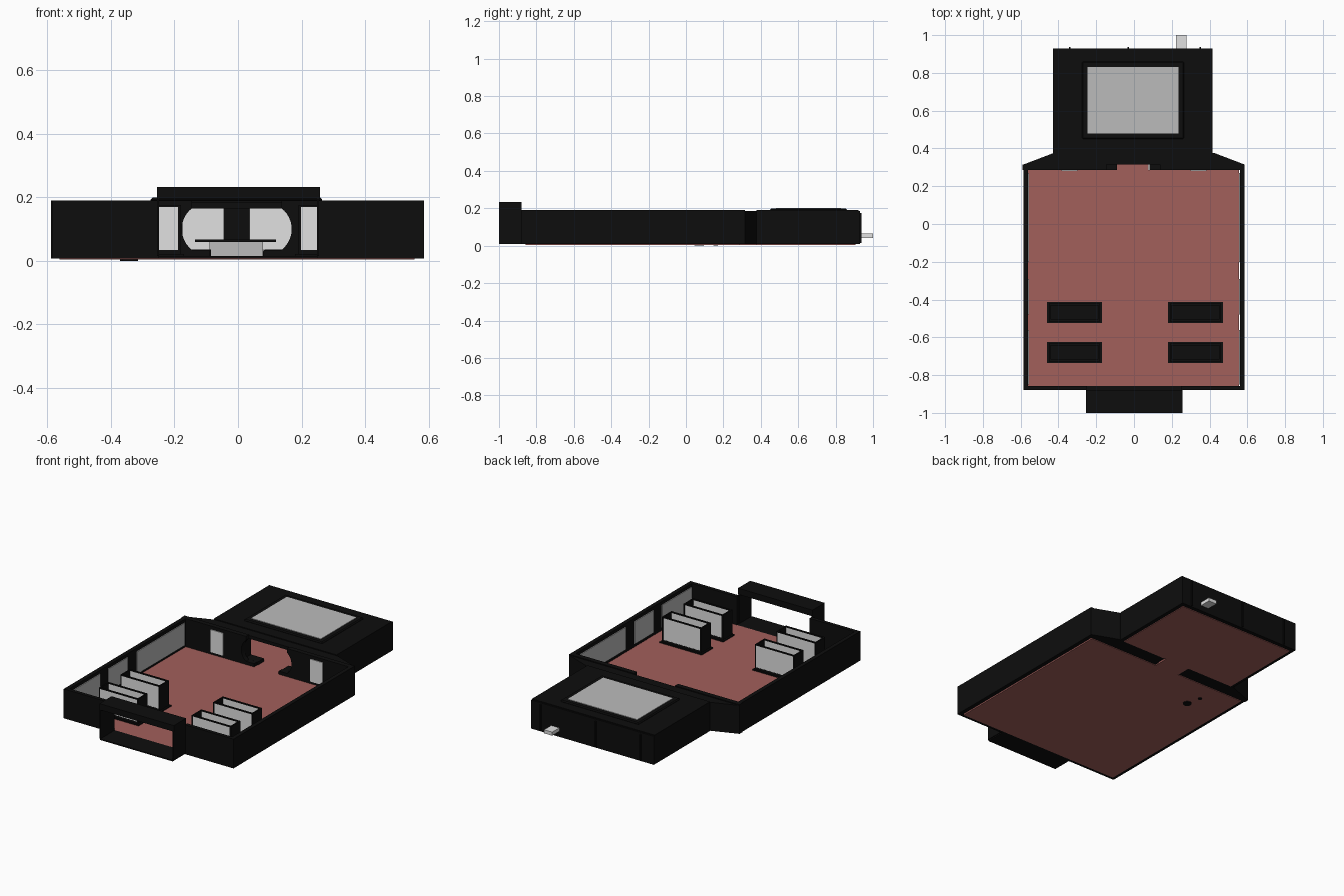
import bpy, bmesh, math
from mathutils import Vector

if "Cube" in bpy.data.objects:
    bpy.data.objects.remove(bpy.data.objects["Cube"])


def material(name, r, g, b):
    m = bpy.data.materials.new(name)
    m.diffuse_color = (r, g, b, 1)
    m.use_nodes = True
    m.node_tree.nodes["Principled BSDF"].inputs["Base Color"].default_value = m.diffuse_color
    return m


BLACK = material("black", 0.004, 0.004, 0.004)
RED = material("brick_red", 0.36, 0.115, 0.105)
WHITE = material("white", 0.75, 0.75, 0.75)
GREY = material("light_grey", 0.5, 0.5, 0.5)


def prism(name, pts, lo, hi, mat, axis="z"):
    """Extrude an outline: (x, y) along z, or (x, z) along y."""
    place = (lambda a, b, h: (a, b, h)) if axis == "z" else (lambda a, b, h: (a, h, b))
    bm = bmesh.new()
    face = bm.faces.new([bm.verts.new(place(a, b, lo)) for a, b in pts])
    ext = bmesh.ops.extrude_face_region(bm, geom=[face])
    verts = [v for v in ext["geom"] if isinstance(v, bmesh.types.BMVert)]
    bmesh.ops.translate(bm, verts=verts, vec=Vector(place(0, 0, hi - lo)))
    bmesh.ops.recalc_face_normals(bm, faces=bm.faces)
    mesh = bpy.data.meshes.new(name)
    bm.to_mesh(mesh)
    bm.free()
    mesh.materials.append(mat)
    ob = bpy.data.objects.new(name, mesh)
    bpy.context.collection.objects.link(ob)
    return ob


def box(name, x0, x1, y0, y1, z0, z1, mat):
    x0, x1 = sorted((x0, x1))
    return prism(name, [(x0, y0), (x1, y0), (x1, y1), (x0, y1)], z0, z1, mat)


# Floors
box("hall_floor", -0.562, 0.555, -0.858, 0.287, 0.004, 0.015, RED)
box("passage_floor", -0.09, 0.078, 0.287, 0.378, 0.004, 0.015, RED)
box("back_room_floor", -0.407, 0.392, 0.378, 0.905, 0.004, 0.015, RED)
for x, y, r in ((-0.34, 0.07, 0.025), (-0.36, 0.16, 0.012)):
    ring = [(x + r * math.cos(i * math.pi / 8), y + r * math.sin(i * math.pi / 8)) for i in range(16)]
    prism("floor_socket", ring, 0.0, 0.006, BLACK)

for s, side in ((-1, "left"), (1, "right")):
    # Hall side walls with three inner panels each
    box(side + "_hall_wall", s * 0.585, s * 0.56, -0.88, 0.315, 0.008, 0.19, BLACK)
    for y0, y1 in ((-0.85, -0.56), (-0.48, -0.29), (-0.2, 0.27)):
        box(side + "_wall_panel", s * 0.561, s * 0.555, y0, y1, 0.03, 0.17, GREY)

    # Front wall either side of the portal
    box(side + "_front_wall", s * 0.585, s * 0.25, -0.88, -0.857, 0.008, 0.19, BLACK)

    # Back wall with a rounded opening above a stepped sill
    curve = [(0.09 + 0.083 * math.cos(a), 0.1 + 0.083 * math.sin(a))
             for a in (math.radians(-52 + 104 * i / 12) for i in range(13))]
    outline = [(0.585, 0.008), (0.085, 0.008), (0.085, 0.035)] + curve + [(curve[-1][0], 0.19), (0.585, 0.19)]
    prism(side + "_back_wall", [(s * x - 0.004, z) for x, z in outline], 0.285, 0.315, BLACK, "y")
    for x0, x1 in ((0.3, 0.385),):
        box(side + "_back_panel", s * x0, s * x1, 0.28, 0.286, 0.03, 0.17, WHITE)

    # Angled shoulder between hall and back room
    wedge = [(0.175, 0.315), (0.585, 0.315), (0.425, 0.376), (0.175, 0.376)]
    prism(side + "_shoulder", [(s * x, y) for x, y in wedge], 0.008, 0.185, BLACK)
    box(side + "_sill", s * 0.085, s * 0.176, 0.315, 0.376, 0.008, 0.035, BLACK)

    # Portal sides
    box(side + "_portal_side", s * 0.255, s * 0.248, -1.0, -0.88, 0.015, 0.2, BLACK)

    # Back room walls and panels
    xo = 0.416 if s > 0 else 0.43
    box(side + "_back_room_wall", s * xo, s * (xo - 0.024), 0.376, 0.93, 0.008, 0.185, BLACK)
    box(side + "_room_panel", s * (xo - 0.03), s * (xo - 0.023), 0.42, 0.88, 0.03, 0.165, GREY)
    box(side + "_end_panel", s * 0.04 - 0.004, s * 0.36, 0.898, 0.904, 0.03, 0.165, WHITE)

    # Display cases: black plinth and ends, pale long walls, open top
    xc = s * 0.3175 + 0.0025 + (0.005 if s > 0 else 0)
    for yc in (-0.468, -0.68):
        box(side + "_case_plinth", xc - 0.145, xc + 0.145, yc - 0.056, yc + 0.056, 0.014, 0.022, BLACK)
        box(side + "_case_core", xc - 0.13, xc + 0.13, yc - 0.04, yc + 0.04, 0.02, 0.1, BLACK)
        for t in (-1, 1):
            box(side + "_case_end", xc + t * 0.135, xc + t * 0.127, yc - 0.047, yc + 0.047, 0.02, 0.176, BLACK)
            ya, yb = sorted((yc + t * 0.046, yc + t * 0.037))
            box(side + "_case_wall", xc - 0.127, xc + 0.127, ya, yb, 0.034, 0.17, WHITE)
            box(side + "_case_rim", xc - 0.127, xc + 0.127, ya - 0.001, yb + 0.001, 0.17, 0.176, BLACK)
            box(side + "_case_foot", xc - 0.127, xc + 0.127, ya - 0.001, yb + 0.001, 0.02, 0.034, BLACK)

# Entrance portal roof and threshold
box("portal_roof", -0.255, 0.258, -1.0, -0.88, 0.195, 0.233, BLACK)
box("portal_step", -0.25, 0.25, -1.0, -0.857, 0.008, 0.015, BLACK)

# Back room end wall, lintel and roof with raised skylight slab
box("back_room_end_wall", -0.43, 0.416, 0.904, 0.93, 0.008, 0.185, BLACK)
box("opening_lintel", -0.176, 0.176, 0.315, 0.376, 0.165, 0.185, BLACK)
box("back_room_roof", -0.43, 0.416, 0.376, 0.922, 0.168, 0.19, BLACK)
slab = box("skylight_slab", -0.275, 0.265, 0.45, 0.86, 0.185, 0.199, BLACK)
bevel = slab.modifiers.new("bevel", "BEVEL")
bevel.width = 0.006
bevel.segments = 1
box("skylight", -0.245, 0.235, 0.48, 0.83, 0.198, 0.202, GREY)

# Reception counter in the back room
box("counter_body", -0.09, 0.078, 0.72, 0.78, 0.015, 0.06, GREY)
box("counter_top", -0.135, 0.12, 0.7, 0.8, 0.06, 0.068, BLACK)

# Duct on the rear wall and thin rear ribs
box("rear_duct", 0.222, 0.278, 0.928, 1.0, 0.042, 0.064, WHITE)
for x in (-0.34, -0.03, 0.35):
    box("rear_rib", x - 0.004, x + 0.004, 0.93, 0.938, 0.015, 0.175, BLACK)
